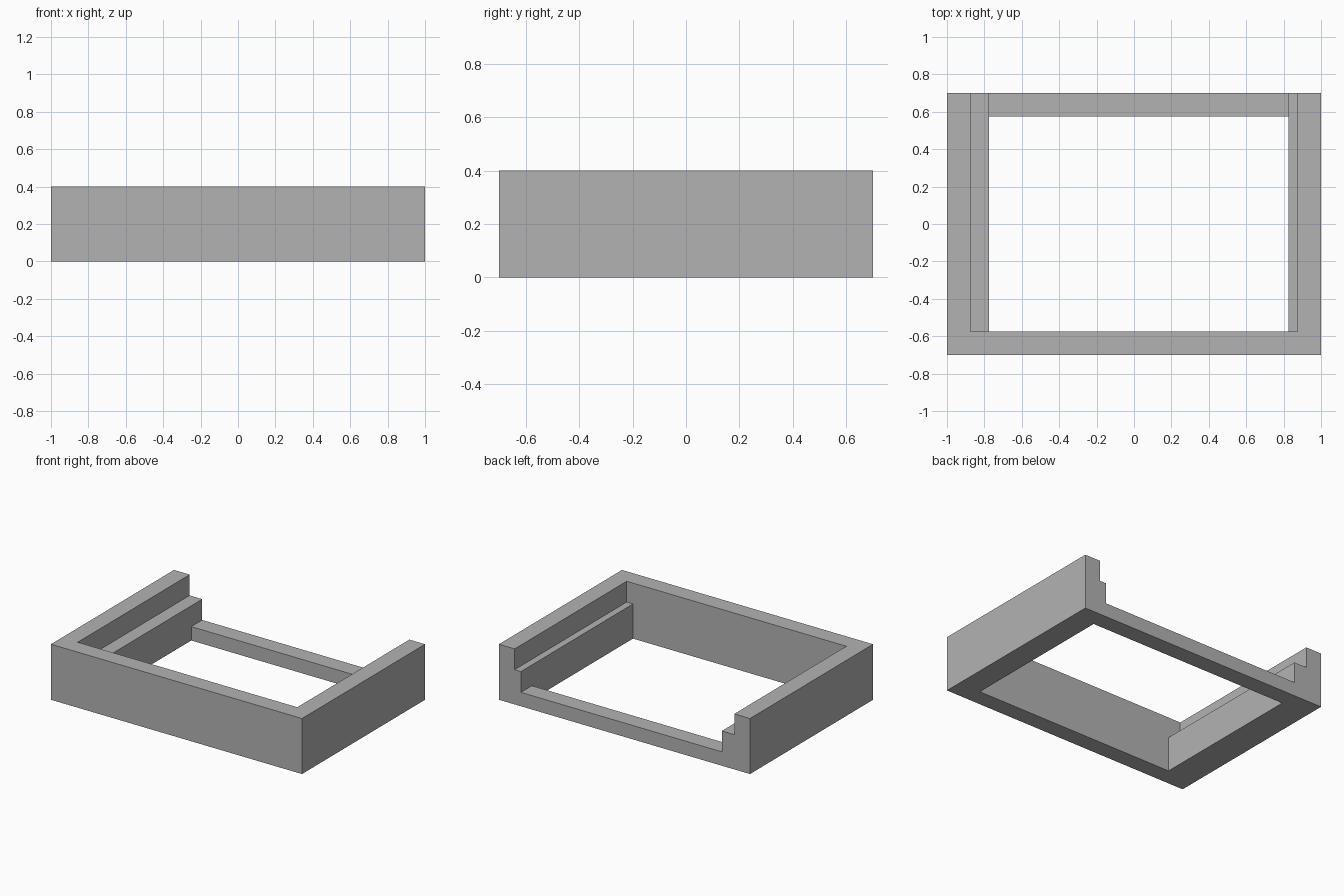
import bpy
import bmesh

cube = bpy.data.objects.get("Cube")
if cube:
    bpy.data.objects.remove(cube, do_unlink=True)

# Plain grey material
grey = bpy.data.materials.new("plain grey")
grey.use_nodes = True
colour = (0.45, 0.45, 0.45, 1)
grey.diffuse_color = colour
grey.node_tree.nodes["Principled BSDF"].inputs["Base Color"].default_value = colour


def extrude_profile(name, outline, y0, y1):
    """Extrude an (x, z) outline along y into a closed solid."""
    bm = bmesh.new()
    face = bm.faces.new([bm.verts.new((x, y0, z)) for x, z in outline])
    new = bmesh.ops.extrude_face_region(bm, geom=[face])["geom"]
    verts = [v for v in new if isinstance(v, bmesh.types.BMVert)]
    bmesh.ops.translate(bm, verts=verts, vec=(0, y1 - y0, 0))
    bmesh.ops.recalc_face_normals(bm, faces=bm.faces)
    mesh = bpy.data.meshes.new(name)
    bm.to_mesh(mesh)
    bm.free()
    mesh.materials.append(grey)
    obj = bpy.data.objects.new(name, mesh)
    bpy.context.collection.objects.link(obj)
    return obj


def box_outline(x0, x1, z0, z1):
    return [(x0, z0), (x1, z0), (x1, z1), (x0, z1)]


def cut(target, cutter):
    cutter.hide_render = True
    mod = target.modifiers.new("cut", "BOOLEAN")
    mod.operation = "DIFFERENCE"
    mod.solver = "EXACT"
    mod.object = cutter
    bpy.context.view_layer.objects.active = target
    bpy.ops.object.modifier_apply(modifier=mod.name)
    bpy.data.objects.remove(cutter, do_unlink=True)


# Key dimensions
half_depth, height = 0.7, 0.4
inner_y = 0.575                      # front wall and back rail inner faces
wall_x = 0.875                       # inner face of the side walls
ledge_right, ledge_left = -0.775, 0.825
ledge_z, rail_z = 0.25, 0.1
over = 0.1                           # cutter overshoot

# Solid tray block
frame = extrude_profile("tray_frame", box_outline(-1, 1, 0, height),
                        -half_depth, half_depth)

# Stepped channel, open at the top and back, leaving a ledge along each side
channel = [(ledge_right, rail_z), (ledge_left, rail_z),
           (ledge_left, ledge_z), (wall_x, ledge_z),
           (wall_x, height + over), (-wall_x, height + over),
           (-wall_x, ledge_z), (ledge_right, ledge_z)]
cut(frame, extrude_profile("channel_cutter", channel, -inner_y, half_depth + over))

# Opening through the floor, leaving the low back rail
cut(frame, extrude_profile("floor_cutter",
                           box_outline(ledge_right, ledge_left, -over, rail_z + over),
                           -inner_y, inner_y))
